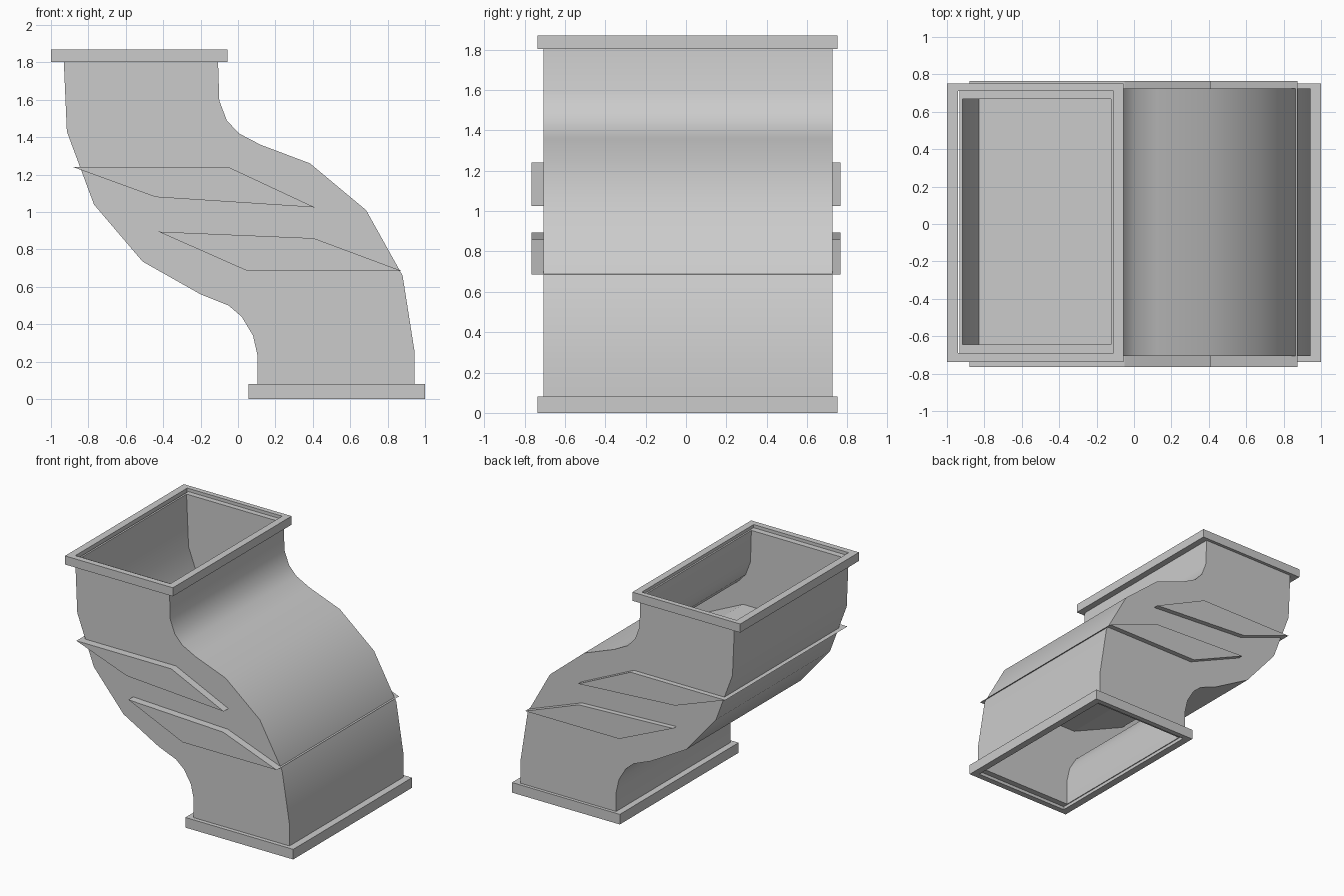
import bpy, bmesh, math

cube = bpy.data.objects.get("Cube")
if cube:
    bpy.data.objects.remove(cube)

metal = bpy.data.materials.new("grey_metal")
metal.use_nodes = True
colour = (0.6, 0.6, 0.6, 1)
metal.diffuse_color = colour
metal.node_tree.nodes["Principled BSDF"].inputs["Base Color"].default_value = colour


def finish(name, bm, smooth=False):
    bmesh.ops.recalc_face_normals(bm, faces=bm.faces)
    mesh = bpy.data.meshes.new(name)
    bm.to_mesh(mesh)
    bm.free()
    mesh.materials.append(metal)
    obj = bpy.data.objects.new(name, mesh)
    bpy.context.collection.objects.link(obj)
    if smooth:
        bpy.ops.object.select_all(action='DESELECT')
        obj.select_set(True)
        bpy.context.view_layer.objects.active = obj
        bpy.ops.object.shade_smooth_by_angle(angle=math.radians(40))
    return obj


def tube(name, outer, inner, smooth=False):
    """Hollow body skinned over matching outer and inner four-point rings."""
    bm = bmesh.new()
    shells = [[[bm.verts.new(p) for p in ring] for ring in rings] for rings in (outer, inner)]
    for rings in shells:
        for a, b in zip(rings, rings[1:]):
            for i in range(4):
                j = (i + 1) % 4
                bm.faces.new((a[i], a[j], b[j], b[i]))
    for end in (0, -1):
        a, b = shells[0][end], shells[1][end]
        for i in range(4):
            j = (i + 1) % 4
            bm.faces.new((a[i], a[j], b[j], b[i]))
    return finish(name, bm, smooth)


def ring(left, right, y0, y1):
    (xl, zl), (xr, zr) = left, right
    return [(xl, y0, zl), (xr, y0, zr), (xr, y1, zr), (xl, y1, zl)]


# S-shaped duct: paired wall points from top to bottom
left_wall = [(-.933, 1.845), (-.915, 1.43), (-.77, 1.04), (-.51, .735), (-.2, .56),
             (-.05, .5), (.02, .44), (.08, .34), (.105, .23), (.105, .025)]
right_wall = [(-.108, 1.845), (-.1, 1.595), (-.06, 1.49), (.005, 1.42), (.12, 1.36),
              (.385, 1.26), (.685, 1.01), (.88, .66), (.943, .26), (.943, .025)]
WALL = 0.015
outer, inner = [], []
for (xl, zl), (xr, zr) in zip(left_wall, right_wall):
    outer.append(ring((xl, zl), (xr, zr), -.705, .725))
    width = math.hypot(xr - xl, zr - zl)
    dx, dz = (xr - xl) / width * WALL, (zr - zl) / width * WALL
    inner.append(ring((xl + dx, zl + dz), (xr - dx, zr - dz), -.643, .667))
tube("duct_body", outer, inner, True)

# Rectangular flanges around both openings
for name, x0, x1, z0, z1 in (("top_flange", -1, -.055, 1.802, 1.87),
                             ("bottom_flange", .055, 1, 0, .08)):
    tube(name,
         [ring((x0, z), (x1, z), -.737, .75) for z in (z0, z1)],
         [ring((x0 + .058, z), (x1 - .055, z), -.69, .71) for z in (z0, z1)])

# Vanes passing right through the duct
vanes = {
    "upper_vane": [(-.88, 1.24), (-.05, 1.24), (.41, 1.025), (-.44, 1.08)],
    "lower_vane": [(-.425, .895), (.405, .86), (.875, .685), (.05, .685)],
}
for name, profile in vanes.items():
    bm = bmesh.new()
    face = bm.faces.new([bm.verts.new((x, -.765, z)) for x, z in profile])
    swept = bmesh.ops.extrude_face_region(bm, geom=[face])
    verts = [v for v in swept["geom"] if isinstance(v, bmesh.types.BMVert)]
    bmesh.ops.translate(bm, verts=verts, vec=(0, 1.53, 0))
    finish(name, bm)
